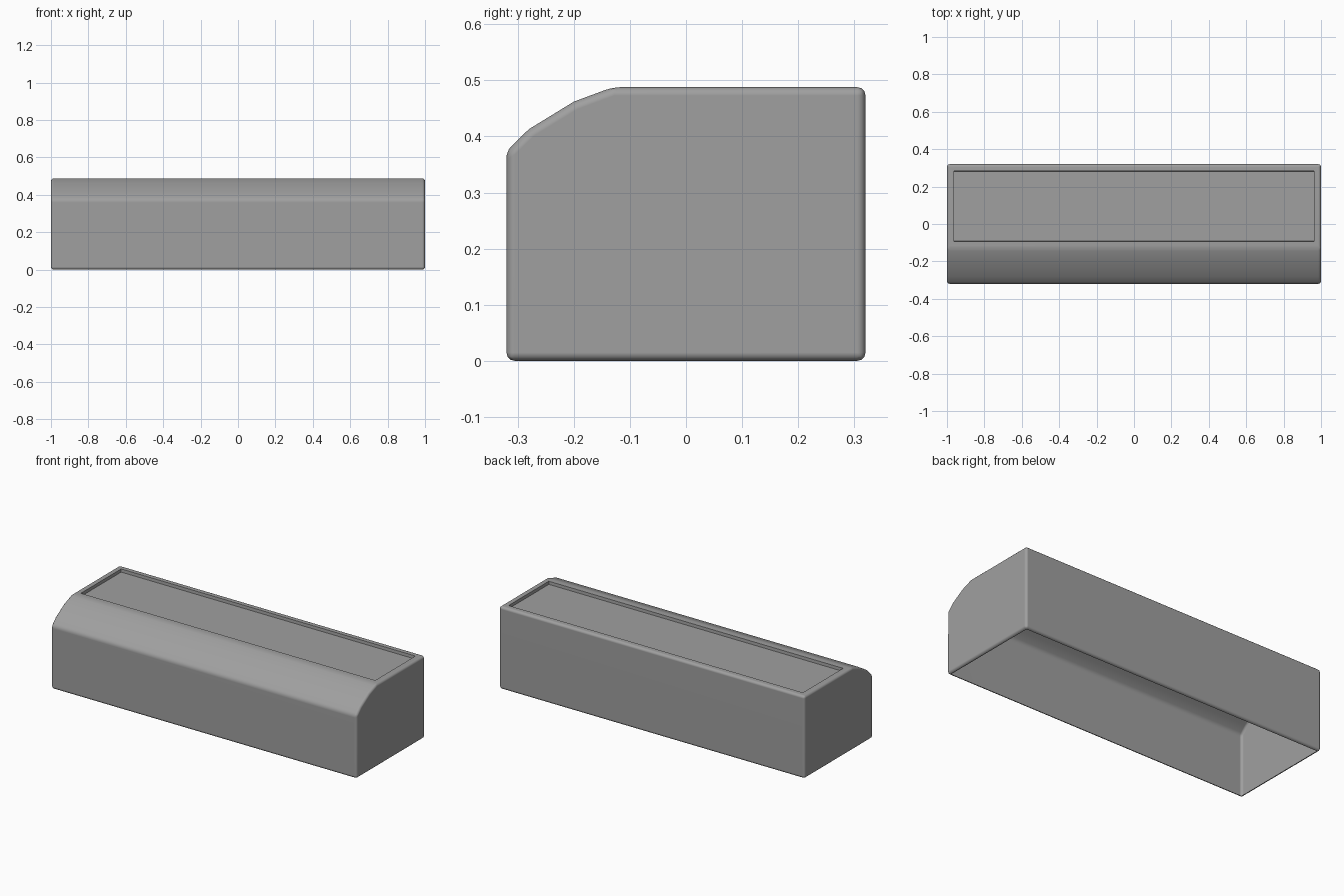
import bpy, bmesh, math

cube = bpy.data.objects.get("Cube")
if cube:
    bpy.data.objects.remove(cube, do_unlink=True)

# Single grey finish
grey = bpy.data.materials.new("mid_grey")
grey.use_nodes = True
colour = (0.35, 0.35, 0.35, 1)
grey.diffuse_color = colour
grey.node_tree.nodes["Principled BSDF"].inputs["Base Color"].default_value = colour

HALF_LENGTH = 1.0
ROUNDING = 0.015

# Side profile (y, z): upright back, flat top, curved front shoulder
profile = [(0.32, 0), (0.32, 0.488), (-0.13, 0.488), (-0.2, 0.462),
           (-0.28, 0.413), (-0.32, 0.374), (-0.32, 0)]

bm = bmesh.new()
end = bm.faces.new([bm.verts.new((-HALF_LENGTH, y, z)) for y, z in profile])
extruded = bmesh.ops.extrude_face_region(bm, geom=[end], use_keep_orig=True)
moved = [v for v in extruded["geom"] if isinstance(v, bmesh.types.BMVert)]
bmesh.ops.translate(bm, verts=moved, vec=(2 * HALF_LENGTH, 0, 0))
bmesh.ops.recalc_face_normals(bm, faces=bm.faces[:])

# Rounded outer edges; the gentle steps of the shoulder stay as they are
corners = [e for e in bm.edges if e.calc_face_angle(0) > math.radians(15)]
bmesh.ops.bevel(bm, geom=corners, offset=ROUNDING, offset_type='OFFSET',
                segments=3, profile=0.5, affect='EDGES', clamp_overlap=True)
bm.normal_update()

# Open underside
bottom = [f for f in bm.faces if f.normal.z < -0.99]
bmesh.ops.delete(bm, geom=bottom, context='FACES')

# Shallow recessed panel in the top
top = max((f for f in bm.faces if f.normal.z > 0.99), key=lambda f: f.calc_area())
bmesh.ops.inset_region(bm, faces=[top], thickness=0.022, use_even_offset=True)
bmesh.ops.inset_region(bm, faces=[top], thickness=0.001, depth=-0.018,
                       use_even_offset=True)

mesh = bpy.data.meshes.new("housing_shell")
bm.to_mesh(mesh)
bm.free()
mesh.materials.append(grey)
housing = bpy.data.objects.new("housing_shell", mesh)
bpy.context.collection.objects.link(housing)

# Smooth rounding with flat broad faces
bpy.context.view_layer.objects.active = housing
housing.select_set(True)
bpy.ops.object.shade_smooth_by_angle(angle=math.radians(40))
weighted = housing.modifiers.new("flat_broad_faces", 'WEIGHTED_NORMAL')
weighted.keep_sharp = True
